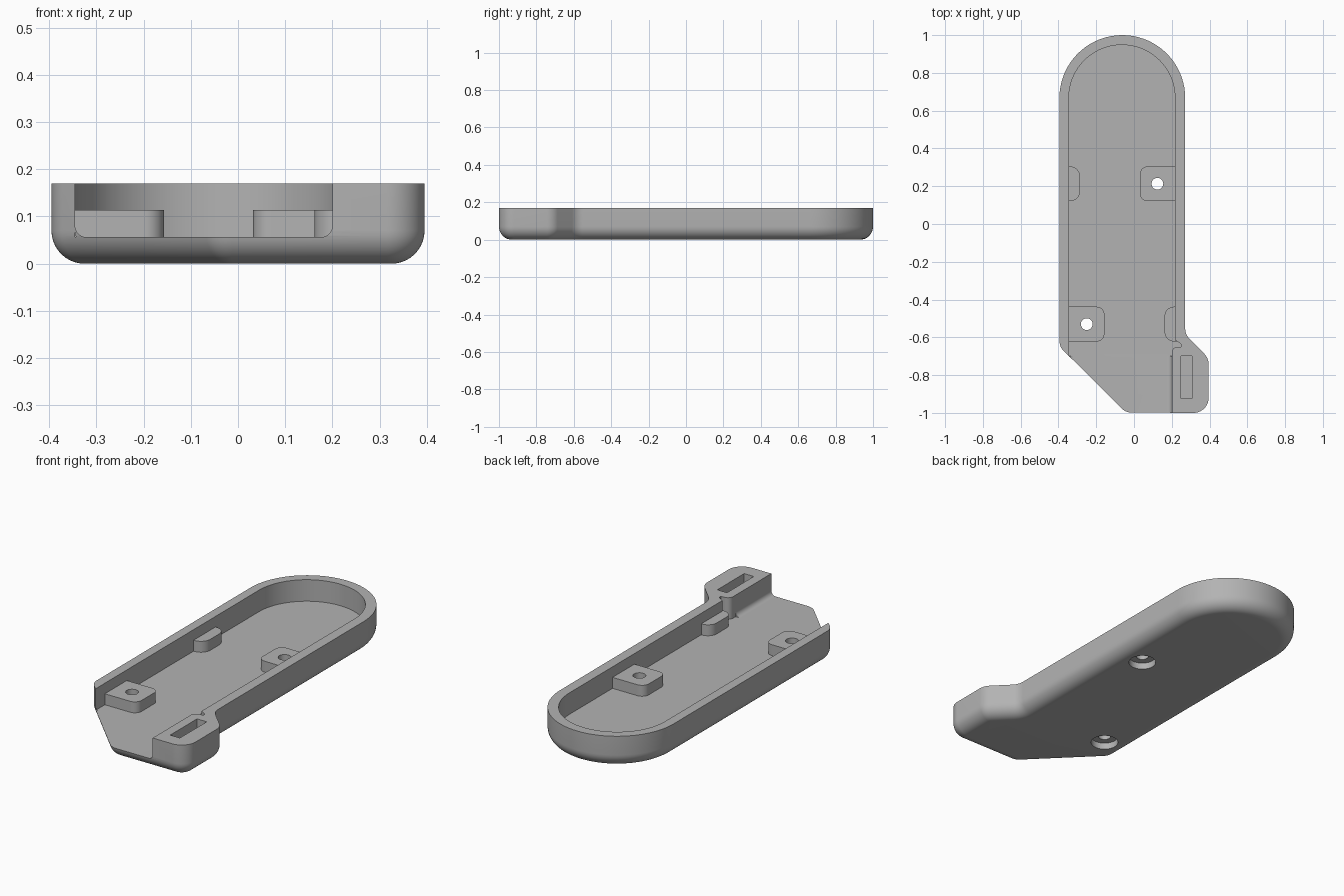
import bpy, bmesh, math
from mathutils import Vector

if "Cube" in bpy.data.objects:
    bpy.data.objects.remove(bpy.data.objects["Cube"], do_unlink=True)

grey = bpy.data.materials.new("plain grey")
grey.use_nodes = True
colour = (0.45, 0.45, 0.45, 1)
grey.diffuse_color = colour
grey.node_tree.nodes["Principled BSDF"].inputs["Base Color"].default_value = colour


def rounded(corners):
    """Counter-clockwise (x, y, radius) corners -> list of (point, outward normal)."""
    out = []
    n = len(corners)
    for i, (x, y, r) in enumerate(corners):
        p = Vector((x, y))
        a = (p - Vector(corners[i - 1][:2])).normalized()
        b = (Vector(corners[(i + 1) % n][:2]) - p).normalized()
        turn = math.atan2(a.x * b.y - a.y * b.x, a.dot(b))
        side = 1 if turn > 0 else -1
        start = p - a * r * math.tan(abs(turn) / 2)
        na = Vector((a.y, -a.x))
        centre = start - na * r * side
        steps = max(1, round(abs(turn) / math.radians(5))) if r else 1
        for k in range(steps + 1):
            t = turn * k / steps
            c, s = math.cos(t), math.sin(t)
            nor = Vector((na.x * c - na.y * s, na.x * s + na.y * c))
            if r:
                out.append((centre + nor * r * side, nor))
            elif k == 0:
                out.append((p, nor))
    return out


def loft(name, rings):
    """Closed solid through equally long rings of 3D points."""
    bm = bmesh.new()
    loops = [[bm.verts.new(p) for p in ring] for ring in rings]
    for lo, hi in zip(loops, loops[1:]):
        for i in range(len(lo)):
            bm.faces.new((lo[i - 1], lo[i], hi[i], hi[i - 1]))
    bm.faces.new(loops[0][::-1])
    bm.faces.new(loops[-1])
    bmesh.ops.recalc_face_normals(bm, faces=bm.faces)
    mesh = bpy.data.meshes.new(name)
    bm.to_mesh(mesh)
    bm.free()
    mesh.materials.append(grey)
    obj = bpy.data.objects.new(name, mesh)
    bpy.context.scene.collection.objects.link(obj)
    return obj


def prism(name, corners, z0, z1):
    pts = [p for p, _ in rounded(corners)]
    return loft(name, [[(p.x, p.y, z) for p in pts] for z in (z0, z1)])


def cylinder(name, x, y, r, z0, z1):
    ring = [(x + r * math.cos(k * math.tau / 48), y + r * math.sin(k * math.tau / 48)) for k in range(48)]
    return loft(name, [[(*p, z) for p in ring] for z in (z0, z1)])


def combine(target, tool, operation):
    mod = target.modifiers.new(operation, "BOOLEAN")
    mod.operation, mod.object, mod.solver = operation, tool, "EXACT"
    bpy.context.view_layer.update()
    deps = bpy.context.evaluated_depsgraph_get()
    mesh = bpy.data.meshes.new_from_object(target.evaluated_get(deps))
    target.modifiers.clear()
    target.data = mesh
    bpy.data.objects.remove(tool, do_unlink=True)


TOP, FLOOR, ROUND = 0.17, 0.056, 0.07
MID, ARC, LEFT, RIGHT = -0.062, 0.333, -0.345, 0.217

# Outer shell with a rounded lower edge
outline = rounded([
    (MID + ARC, 1, ARC), (MID - ARC, 1, ARC),
    (-0.395, -0.65, 0.08), (-0.045, -1, 0.08),
    (0.395, -1, 0.08), (0.395, -0.71, 0.08), (MID + ARC, -0.585, 0.08)])
rings = []
for k in range(11):
    t = math.radians(9 * k)
    inset, z = ROUND * (1 - math.sin(t)), ROUND * (1 - math.cos(t))
    rings.append([(*(p - n * inset), z) for p, n in outline])
rings.append([(*p, TOP) for p, n in outline])
tray = loft("tray", rings)

# Main pocket, with the small relief notch beside the slotted pad
pocket = prism("pocket_cutter", [
    (RIGHT, 0.948, 0.28), (LEFT, 0.948, 0.28), (LEFT, -0.7, 0), (0.2, -0.7, 0),
    (0.2, -0.65, 0.03), (0.25, -0.65, 0), (0.25, -0.635, 0.01), (RIGHT, -0.615, 0)],
    FLOOR, 0.3)
combine(tray, pocket, "DIFFERENCE")

# Open front channel with rounded lower corners
section = rounded([(LEFT, FLOOR, 0.025), (0.2, FLOOR, 0.025), (0.2, 0.3, 0), (LEFT, 0.3, 0)])
channel = loft("channel_cutter", [[(p.x, y, p.y) for p, _ in section] for y in (-0.68, -1.2)])
combine(tray, channel, "DIFFERENCE")

# Blind slot in the pad
slot = prism("slot_cutter", [(0.25, -0.925, 0), (0.307, -0.925, 0), (0.307, -0.7, 0), (0.25, -0.7, 0)], 0.07, 0.3)
combine(tray, slot, "DIFFERENCE")

# Screw bosses and small rests along both walls: wall side, reach, centre y, corner radius
for side, reach, y, r in ((-1, 0.188, -0.53, 0.04), (1, 0.185, 0.213, 0.04),
                          (-1, 0.06, 0.213, 0.055), (1, 0.055, -0.53, 0.05)):
    wall = LEFT if side < 0 else RIGHT
    near, far = wall + side * 0.02, wall - side * reach
    corners = [(near, y - 0.092, 0), (far, y - 0.092, r), (far, y + 0.092, r), (near, y + 0.092, 0)]
    if side > 0:
        corners.reverse()
    combine(tray, prism("boss", corners, 0.04, 0.114), "UNION")

# Screw holes, counterbored from below
for x, y in ((-0.25, -0.53), (0.124, 0.213)):
    combine(tray, cylinder("hole_cutter", x, y, 0.031, -0.1, 0.3), "DIFFERENCE")
    combine(tray, cylinder("counterbore_cutter", x, y, 0.068, -0.1, 0.035), "DIFFERENCE")

# Smooth shading with crisp edges
bpy.context.view_layer.objects.active = tray
tray.select_set(True)
bpy.ops.object.shade_smooth_by_angle(angle=math.radians(30))
